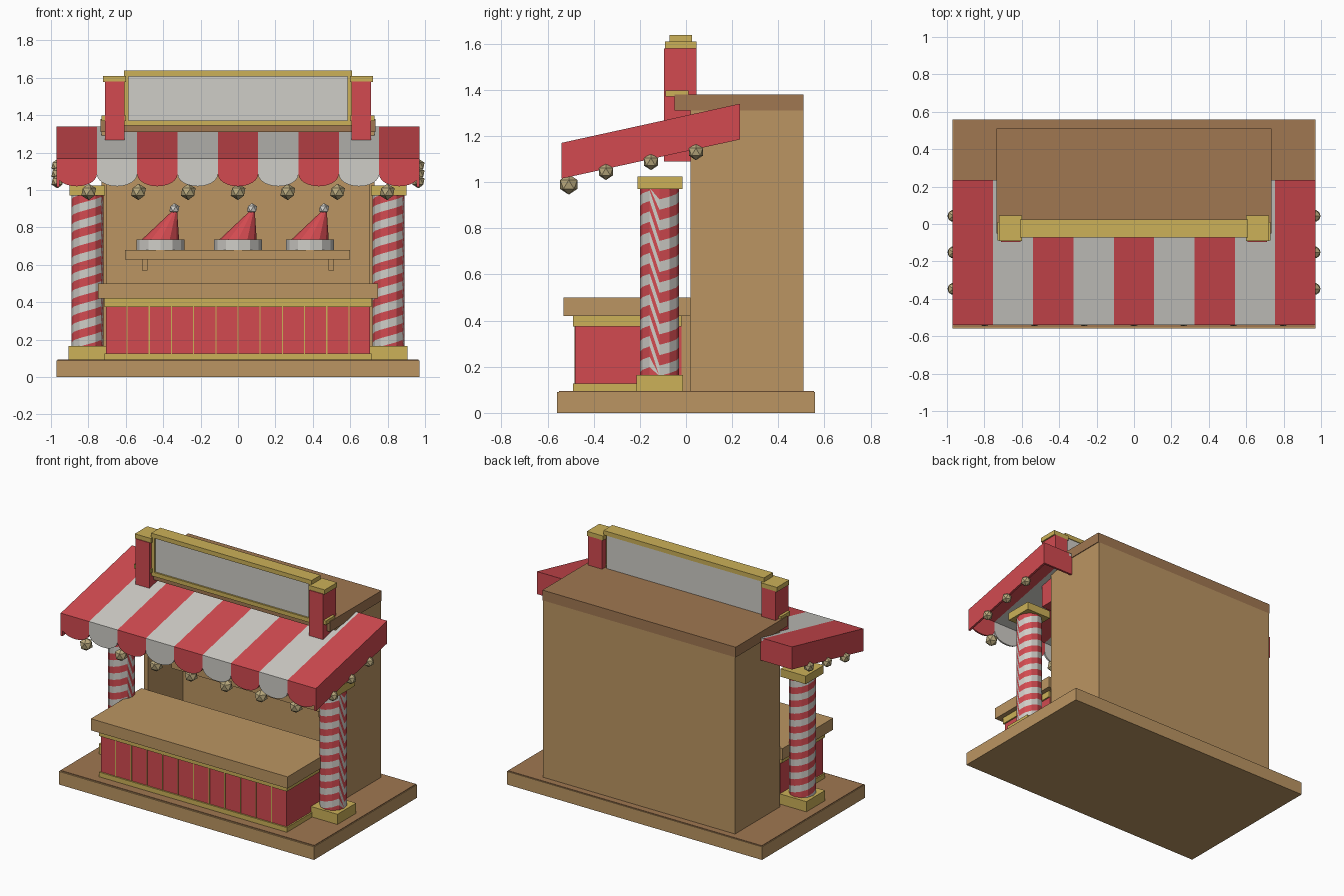
import bpy, bmesh, math
from mathutils import Matrix

if "Cube" in bpy.data.objects:
    bpy.data.objects.remove(bpy.data.objects["Cube"])


def material(name, rgb):
    lin = [((c / 255 + 0.055) / 1.055) ** 2.4 for c in rgb] + [1]
    m = bpy.data.materials.new(name)
    m.use_nodes = True
    m.diffuse_color = lin
    m.node_tree.nodes["Principled BSDF"].inputs["Base Color"].default_value = lin
    return m


TAN = material("tan wood", (187, 149, 98))
BROWN = material("dark wood", (160, 119, 81))
RED = material("red", (210, 74, 80))
WHITE = material("off white", (207, 205, 199))
GOLD = material("gold", (204, 177, 88))
BRASS = material("pale brass", (186, 170, 126))


def finish(name, bm, *mats):
    bmesh.ops.recalc_face_normals(bm, faces=bm.faces)
    me = bpy.data.meshes.new(name)
    bm.to_mesh(me)
    bm.free()
    for m in mats:
        me.materials.append(m)
    ob = bpy.data.objects.new(name, me)
    bpy.context.scene.collection.objects.link(ob)
    return ob


def box(name, mat, x, y, z):
    """Box from (min, max) pairs."""
    bm = bmesh.new()
    bmesh.ops.create_cube(bm, size=1)
    for v in bm.verts:
        v.co = [r[0] if c < 0 else r[1] for c, r in zip(v.co, (x, y, z))]
    return finish(name, bm, mat)


def pair(name, mat, x, y, z):
    """The same box on both sides."""
    box("left_" + name, mat, x, y, z)
    box("right_" + name, mat, (-x[1], -x[0]), y, z)


def prism(name, mat, profile, axis, lo, hi):
    """Profile in the plane across axis (0 = x, 1 = y), extruded from lo to hi."""
    bm = bmesh.new()
    rings = []
    for d in (lo, hi):
        rings.append([bm.verts.new((d, a, b) if axis == 0 else (a, d, b)) for a, b in profile])
    bm.faces.new(rings[0])
    bm.faces.new(rings[1])
    n = len(profile)
    for i in range(n):
        j = (i + 1) % n
        bm.faces.new((rings[0][i], rings[0][j], rings[1][j], rings[1][i]))
    return finish(name, bm, mat)


def ball(name, mat, pos, r):
    bm = bmesh.new()
    bmesh.ops.create_icosphere(bm, subdivisions=1, radius=r, matrix=Matrix.Translation(pos))
    return finish(name, bm, mat)


# Platform and booth
box("platform", TAN, (-0.97, 0.97), (-0.56, 0.56), (0, 0.09))
box("floor", BROWN, (-0.965, 0.965), (-0.55, 0.555), (0.09, 0.095))
pair("booth_wall", TAN, (0.70, 0.73), (0.02, 0.51), (0.09, 1.31))
box("booth_back", TAN, (-0.70, 0.70), (0.40, 0.51), (0.09, 1.31))
box("booth_roof", BROWN, (-0.735, 0.735), (-0.05, 0.51), (1.31, 1.38))

# Counter
box("counter_body", RED, (-0.705, 0.705), (-0.48, -0.02), (0.12, 0.38))
box("counter_rear", TAN, (-0.70, 0.70), (-0.02, 0.02), (0.09, 0.42))
box("counter_foot_trim", GOLD, (-0.715, 0.715), (-0.49, -0.02), (0.095, 0.127))
box("counter_top_trim", GOLD, (-0.715, 0.715), (-0.49, -0.02), (0.375, 0.42))
box("counter_top", TAN, (-0.748, 0.748), (-0.53, 0.02), (0.42, 0.50))
for i in range(11):
    x = 0.1186 * (i - 5)
    box(f"counter_batten_{i}", GOLD, (x - 0.003, x + 0.003), (-0.484, -0.48), (0.127, 0.375))


# Spiral striped columns with one reversed seam side
def column(name, cx, cy=-0.115, r=0.085, z0=0.16, z1=0.975, sides=12, period=0.09):
    bm = bmesh.new()
    turn = 2 * math.pi / sides
    for s in range(sides):
        a, b = s * turn, (s + 1) * turn
        oa = 0.14 * s / sides
        ob = 0.14 * (s + 1) / sides if s < sides - 1 else 0
        pa = (cx + r * math.cos(a), cy + r * math.sin(a))
        pb = (cx + r * math.cos(b), cy + r * math.sin(b))
        for k in range(-6, 20):
            low = z0 + k * period / 2
            zs = [min(max(z, z0), z1) for z in
                  (low + oa, low + ob, low + period / 2 + ob, low + period / 2 + oa)]
            pts = []
            for p, z in zip((pa, pb, pb, pa), zs):
                if (*p, z) not in pts:
                    pts.append((*p, z))
            if len(pts) > 2:
                f = bm.faces.new([bm.verts.new(p) for p in pts])
                f.material_index = k % 2
    bmesh.ops.remove_doubles(bm, verts=bm.verts, dist=0.0001)
    return finish(name, bm, WHITE, RED)


column("left_column", 0.805)
column("right_column", -0.805)
pair("column_base", GOLD, (0.705, 0.907), (-0.215, -0.012), (0.09, 0.165))
pair("column_cap", GOLD, (0.71, 0.90), (-0.21, -0.015), (0.97, 1.025))

# Striped awning with a scalloped front
FRONT, REAR, ZF, ZR, DROP = -0.54, 0.235, 1.17, 1.34, 0.155
W = 1.94 / 9
for i in range(9):
    x0 = -0.97 + i * W
    mat = WHITE if i % 2 else RED
    slope = [(FRONT, ZF), (REAR, ZR), (REAR, ZR - 0.02), (FRONT, ZF - 0.02)]
    prism(f"awning_stripe_{i}", mat, slope, 0, x0, x0 + W)
    arc = [math.pi * k / 12 for k in range(13)]
    scallop = [(x0, ZF)] + [(x0 + W / 2 - W / 2 * math.cos(t), 1.085 - 0.065 * math.sin(t))
                            for t in arc] + [(x0 + W, ZF)]
    prism(f"awning_scallop_{i}", mat, scallop, 1, FRONT, FRONT + 0.012)
side = [(FRONT, ZF), (REAR, ZR), (REAR, ZR - DROP), (FRONT, ZF - DROP)]
prism("left_awning_side", RED, side, 0, 0.955, 0.97)
prism("right_awning_side", RED, side, 0, -0.97, -0.955)
pair("awning_end", RED, (0.73, 0.965), (REAR - 0.015, REAR), (ZR - DROP, ZR - 0.005))

# Light bulbs
for i in range(7):
    ball(f"front_bulb_{i}", BRASS, (0.266 * (i - 3), -0.508, 0.99), 0.044)
for i in range(3):
    for s in (-1, 1):
        pos = (s * 0.965, -0.347 + 0.195 * i, 1.045 + 0.043 * i)
        ball(f"side_bulb_{i}_{'left' if s > 0 else 'right'}", BRASS, pos, 0.036)

# Sign
box("sign_panel", WHITE, (-0.59, 0.59), (-0.06, 0.02), (1.37, 1.61))
box("sign_top_trim", GOLD, (-0.61, 0.61), (-0.072, 0.025), (1.608, 1.638))
box("sign_bottom_trim", GOLD, (-0.61, 0.61), (-0.072, 0.025), (1.345, 1.373))
pair("sign_side_trim", GOLD, (0.585, 0.61), (-0.072, 0.0), (1.373, 1.608))
pair("sign_bracket", GOLD, (0.60, 0.73), (-0.088, 0.01), (1.37, 1.398))
pair("sign_post", RED, (0.607, 0.712), (-0.095, 0.045), (1.09, 1.58))
pair("sign_post_cap", GOLD, (0.60, 0.722), (-0.09, 0.045), (1.578, 1.61))

# Shelf
box("shelf", TAN, (-0.605, 0.60), (0.14, 0.40), (0.63, 0.68))
pair("shelf_bracket", TAN, (0.485, 0.512), (0.18, 0.40), (0.57, 0.63))


# Prize hats: brim, leaning cone and pompom
def hat(name, x, y=0.27, z=0.68):
    bm = bmesh.new()
    bmesh.ops.create_cone(bm, cap_ends=True, segments=12, radius1=0.128, radius2=0.128,
                          depth=0.055, matrix=Matrix.Translation((x, y, z + 0.0275)))
    finish(name + "_brim", bm, WHITE)
    bm = bmesh.new()
    bmesh.ops.create_cone(bm, cap_ends=True, segments=12, radius1=0.10, radius2=0.015, depth=0.15)
    for v in bm.verts:
        v.co.x += 0.075 if v.co.z > 0 else 0
        v.co += Matrix.Translation((x, y, z + 0.13)).translation
    finish(name + "_cone", bm, RED)
    ball(name + "_pompom", WHITE, (x + 0.075, y, z + 0.22), 0.03)


for i, x in enumerate((-0.415, 0, 0.385)):
    hat(f"hat_{i}", x)
